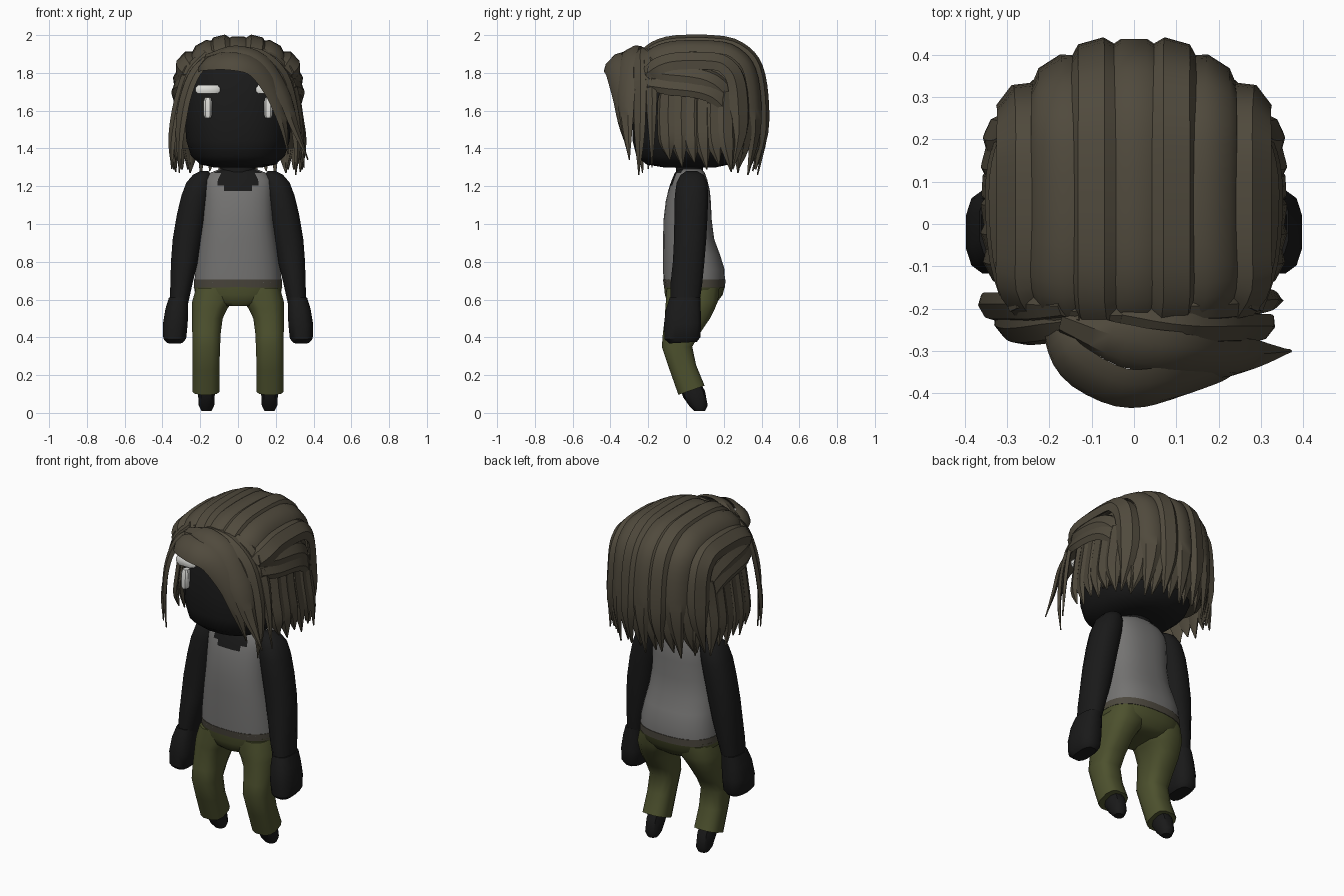
import bpy, bmesh, math
from mathutils import Vector


def material(name, rgb):
    m = bpy.data.materials.new(name)
    m.diffuse_color = (*rgb, 1)
    return m


HAIR = material("brown hair", (0.080, 0.068, 0.046))
SKIN = material("black skin", (0.010, 0.010, 0.010))
SHIRT = material("grey cloth", (0.175, 0.172, 0.168))
PANTS = material("olive cloth", (0.074, 0.082, 0.027))
BAND = material("waistband brown", (0.072, 0.064, 0.048))
WHITE = material("eye white", (0.72, 0.72, 0.69))


def finish(name, bm, mats, angle=40):
    bmesh.ops.recalc_face_normals(bm, faces=bm.faces[:])
    me = bpy.data.meshes.new(name)
    bm.to_mesh(me)
    bm.free()
    for m in mats:
        me.materials.append(m)
    ob = bpy.data.objects.new(name, me)
    bpy.context.collection.objects.link(ob)
    bpy.ops.object.select_all(action='DESELECT')
    ob.select_set(True)
    bpy.context.view_layer.objects.active = ob
    bpy.ops.object.shade_smooth_by_angle(angle=math.radians(angle))
    return ob


def skin_rings(bm, rings):
    """Bridge rows of points into a closed skin."""
    rows = [[bm.verts.new(p) for p in r] for r in rings]
    n = len(rows[0])
    for a, b in zip(rows, rows[1:]):
        for i in range(n):
            j = (i + 1) % n
            bm.faces.new((a[i], a[j], b[j], b[i]))
    bm.faces.new(rows[0])
    bm.faces.new(rows[-1])


def loft(name, rings, mats, sides=16, power=2.0, sx=1, rule=None, angle=40):
    """Rings are z, centre x, y min, y max, half width, tilt."""
    bm = bmesh.new()
    rows = []
    for z, cx, y0, y1, rx, tilt in rings:
        cy, ry, row = (y0 + y1) / 2, (y1 - y0) / 2, []
        for i in range(sides):
            a = 2 * math.pi * (i + 0.5) / sides
            c, s = math.cos(a), math.sin(a)
            dx = math.copysign(abs(c) ** (2 / power), c) * rx
            dy = math.copysign(abs(s) ** (2 / power), s) * ry
            row.append((sx * (cx + dx), cy + dy, z + tilt * dy))
        rows.append(row)
    skin_rings(bm, rows)
    if rule:
        for f in bm.faces:
            f.material_index = rule(f.calc_center_median())
    return finish(name, bm, mats, angle)


def smooth_path(pts, steps):
    """Catmull-Rom path through the points."""
    p = [Vector(q) for q in pts]
    p = [2 * p[0] - p[1]] + p + [2 * p[-1] - p[-2]]
    out = []
    for i in range(1, len(p) - 2):
        a, b, c, d = p[i - 1:i + 3]
        for k in range(steps):
            t = k / steps
            out.append(0.5 * (2 * b + (c - a) * t + (2 * a - 5 * b + 4 * c - d) * t * t
                              + (3 * b - a - 3 * c + d) * t ** 3))
    return out + [p[-2]]


def strand(bm, pts, w, t=0.02, root=0.6, taper=0.65, steps=3, ref=0.07):
    """Flat lens-section lock facing away from y = ref, narrowing to a tip."""
    path = smooth_path(pts, steps)
    n, rows = len(path), []
    for i, p in enumerate(path):
        tan = (path[min(i + 1, n - 1)] - path[max(i - 1, 0)]).normalized()
        out = p - Vector((0, ref, min(p.z, 1.6)))
        out = (out - tan * out.dot(tan)).normalized()
        side = tan.cross(out)
        u = i / (n - 1)
        k = min(1, root + 2 * u)
        if u > taper:
            k *= max(0.06, 1 - ((u - taper) / (1 - taper)) ** 1.5)
        rows.append([p + side * (a * w * k) + out * (b * t * min(1, k + 0.2))
                     for a, b in ((1, -.3), (.5, .8), (-.5, .8), (-1, -.3), (-.5, -.6), (.5, -.6))])
    skin_rings(bm, rows)


# Head and neck
loft("head", [(1.30, 0, -.12, .16, .13, 0), (1.315, 0, -.21, .23, .20, 0),
              (1.36, 0, -.265, .29, .25, 0), (1.44, 0, -.285, .32, .275, 0),
              (1.56, 0, -.285, .33, .285, 0), (1.68, 0, -.275, .33, .28, 0),
              (1.78, 0, -.25, .32, .26, 0), (1.86, 0, -.21, .28, .22, 0),
              (1.92, 0, -.1, .2, .12, 0)], [SKIN], 24, 2.4)
loft("neck", [(1.2, 0, -.06, .1, .11, 0), (1.26, 0, -.055, .09, .10, 0),
              (1.36, 0, -.06, .1, .09, 0)], [SKIN], 12)

# Eyes and brows
for sx, side in ((-1, "left"), (1, "right")):
    loft(side + "_eye", [(1.56, .16, -.285, -.24, .016, 0), (1.575, .16, -.288, -.24, .023, 0),
                         (1.65, .16, -.284, -.24, .023, 0), (1.67, .16, -.277, -.24, .016, 0)],
         [WHITE], 8, 3, sx)
    loft(side + "_brow", [(1.69, .16, -.276, -.2, .055, 0), (1.702, .16, -.277, -.2, .067, 0),
                          (1.722, .16, -.275, -.2, .067, 0), (1.735, .16, -.27, -.2, .055, 0)],
         [WHITE], 8, 4, sx)

# Tank top with a dark open neckline
loft("tank_top", [(.69, 0, -.12, .207, .232, 0), (.76, 0, -.122, .205, .227, 0),
                  (.84, 0, -.122, .18, .215, 0), (.92, 0, -.122, .15, .202, 0),
                  (1.02, 0, -.12, .137, .188, 0), (1.12, 0, -.108, .132, .185, 0),
                  (1.175, 0, -.095, .127, .185, 0), (1.205, 0, -.086, .12, .185, 0),
                  (1.235, 0, -.075, .113, .18, 0), (1.27, 0, -.06, .1, .15, 0),
                  (1.29, 0, -.04, .085, .1, 0)],
     [SHIRT, SKIN], 28, 2.4,
     rule=lambda c: int(c.y < 0 and (c.z > 1.175 and abs(c.x) < .07
                                     or c.z > 1.205 and abs(c.x) < .11) or c.z > 1.28))

# Waistband and hips
loft("waistband", [(.665, 0, -.117, .208, .236, 0), (.705, 0, -.123, .21, .234, 0)],
     [BAND], 24, 2.4)
loft("hips", [(.565, 0, -.08, .14, .10, 0), (.585, 0, -.1, .165, .18, 0),
              (.625, 0, -.113, .195, .228, 0), (.675, 0, -.118, .208, .236, 0)],
     [PANTS], 24, 2.4)

for sx, side in ((-1, "left"), (1, "right")):
    # Trouser leg, bent at the knee
    loft(side + "_trouser_leg",
         [(.12, .17, -.042, .10, .073, .35), (.24, .17, -.088, .055, .073, .2),
          (.35, .168, -.13, .035, .075, 0), (.42, .167, -.125, .075, .077, 0),
          (.5, .162, -.115, .13, .083, 0), (.55, .15, -.113, .155, .095, 0),
          (.59, .135, -.11, .172, .11, 0), (.66, .12, -.105, .18, .105, 0)],
         [PANTS], 12, 2.8, sx)
    # Foot
    loft(side + "_foot", [(.01, .167, .045, .1, .028, 0), (.04, .167, .015, .115, .043, 0),
                          (.1, .167, -.015, .1, .046, .3), (.17, .167, -.04, .06, .045, .3)],
         [SKIN], 10, 2.3, sx)
    # Arm
    loft(side + "_arm",
         [(.56, .315, -.085, .07, .048, 0), (.68, .3, -.085, .088, .06, 0),
          (.8, .284, -.072, .1, .073, 0), (.92, .268, -.066, .11, .08, 0),
          (1.05, .245, -.064, .117, .081, 0), (1.15, .224, -.062, .12, .078, 0),
          (1.22, .207, -.052, .115, .068, 0), (1.26, .19, -.03, .095, .05, 0),
          (1.28, .178, 0, .06, .022, 0)], [SKIN], 12, 2.3, sx)
    # Mitten hand
    loft(side + "_hand",
         [(.372, .335, -.09, .06, .042, .06), (.395, .335, -.115, .078, .062, .06),
          (.47, .332, -.12, .083, .067, .05), (.55, .324, -.108, .08, .062, 0),
          (.61, .315, -.088, .078, .052, 0)], [SKIN], 12, 2.8, sx)

# Hair cap beneath the locks
loft("hair_cap", [(1.4, 0, -.07, .365, .295, 0), (1.5, 0, -.1, .385, .308, 0),
                  (1.62, 0, -.12, .395, .315, 0), (1.74, 0, -.18, .385, .312, 0),
                  (1.84, 0, -.19, .35, .265, 0), (1.91, 0, -.15, .29, .19, 0),
                  (1.95, 0, -.1, .2, .1, 0)], [HAIR], 24, 2.05)

# Crown locks swept from the hairline over the top and down the back
bm = bmesh.new()
for i in range(-3, 4):
    x = i * 0.095
    s = (1 - (abs(x) / .36) ** 2.5) ** .4
    sb = math.sqrt(1 - (x / .36) ** 2)
    pts = []
    for deg in (142, 122, 100, 75, 50, 28, 5):
        a = math.radians(deg)
        c = math.cos(a)
        y = .08 + (sb * .338 * c ** .75 if c > 0 else -s ** .4 * .37 * (-c) ** .6)
        pts.append((x * (.88 if deg > 130 else 1), y, 1.6 + .378 * s * math.sin(a) ** .65))
    yb = .08 + sb * .338
    pts += [(x * 1.02, yb, 1.48), (x * 1.04, yb - .04, 1.26 + .03 * (i % 2))]
    strand(bm, pts, .064, .02 + .01 * (i % 2), .85, .8)
    # Shorter lock filling the gap at the nape
    if i < 3:
        xm = x + .0475
        yb = .07 + .335 * math.sqrt(1 - (xm / .36) ** 2)
        strand(bm, [(xm, yb - .01, 1.65), (xm, yb, 1.52), (xm, yb - .015, 1.4),
                    (xm * 1.05, yb - .05, 1.28)], .05, .018, .8, .5)
finish("crown_locks", bm, [HAIR], 35)

# Side locks: swept bands above, hanging points below
bm = bmesh.new()
for sx in (-1, 1):
    for dz, dx, tip in ((0, 0, 1.29), (.07, -.012, 1.27)):
        strand(bm, [(sx * (.285 + dx), -.2, 1.745 + dz), (sx * (.318 + dx), -.08, 1.735 + dz),
                    (sx * (.328 + dx), .08, 1.715 + dz), (sx * (.315 + dx), .18, 1.665 + dz),
                    (sx * (.285 + dx), .25, 1.56 + dz), (sx * (.275 + dx), .28, 1.42),
                    (sx * (.265 + dx), .275, tip)], .055, .02, .7, .72)
    for k in range(6):
        y = -.105 + k * .065
        x = .325 * (1 - (abs(y - .06) / .42) ** 2.6) ** .4
        tip = 1.34 - .03 * (k % 2) - .007 * k
        strand(bm, [(sx * x * .95, y, 1.7), (sx * x, y - .005, 1.58),
                    (sx * (x + .02), y, 1.44), (sx * (x + .015), y + .02, tip)],
               .052, .018, .8, .6)
finish("side_locks", bm, [HAIR], 35)

# Fringe swept across the brow, and framing locks
bm = bmesh.new()
fringe = [
    ([(-.2, -.23, 1.83), (-.15, -.325, 1.86), (-.03, -.39, 1.865), (.09, -.38, 1.83),
      (.185, -.355, 1.71), (.24, -.335, 1.54), (.265, -.3, 1.37)], .066),
    ([(-.17, -.23, 1.88), (-.02, -.29, 1.92), (.13, -.31, 1.87), (.24, -.32, 1.7),
      (.3, -.315, 1.52), (.37, -.3, 1.34)], .058),
    ([(-.03, -.22, 1.92), (.12, -.25, 1.9), (.24, -.25, 1.79), (.295, -.25, 1.6),
      (.315, -.25, 1.42), (.305, -.25, 1.26)], .045),
    ([(.06, -.2, 1.93), (.2, -.2, 1.88), (.285, -.19, 1.75), (.325, -.185, 1.55),
      (.35, -.18, 1.3)], .036),
    ([(-.12, -.23, 1.9), (-.225, -.25, 1.81), (-.285, -.255, 1.66), (-.31, -.245, 1.48),
      (-.31, -.23, 1.27)], .045),
    ([(-.17, -.2, 1.91), (-.265, -.2, 1.81), (-.32, -.2, 1.64), (-.35, -.2, 1.45),
      (-.35, -.2, 1.29)], .042),
]
for i, (pts, w) in enumerate(fringe):
    strand(bm, pts, w, .016, .6, .6, 4, -.12 if i < 2 else 0)
# Rolled hairline between the temples
strand(bm, [(-.3, -.13, 1.74), (-.22, -.2, 1.85), (-.1, -.225, 1.895), (.0, -.23, 1.905),
            (.1, -.225, 1.895), (.22, -.2, 1.85), (.3, -.13, 1.74)], .055, .018, .8, .9, 3, 0)
finish("fringe", bm, [HAIR], 35)
